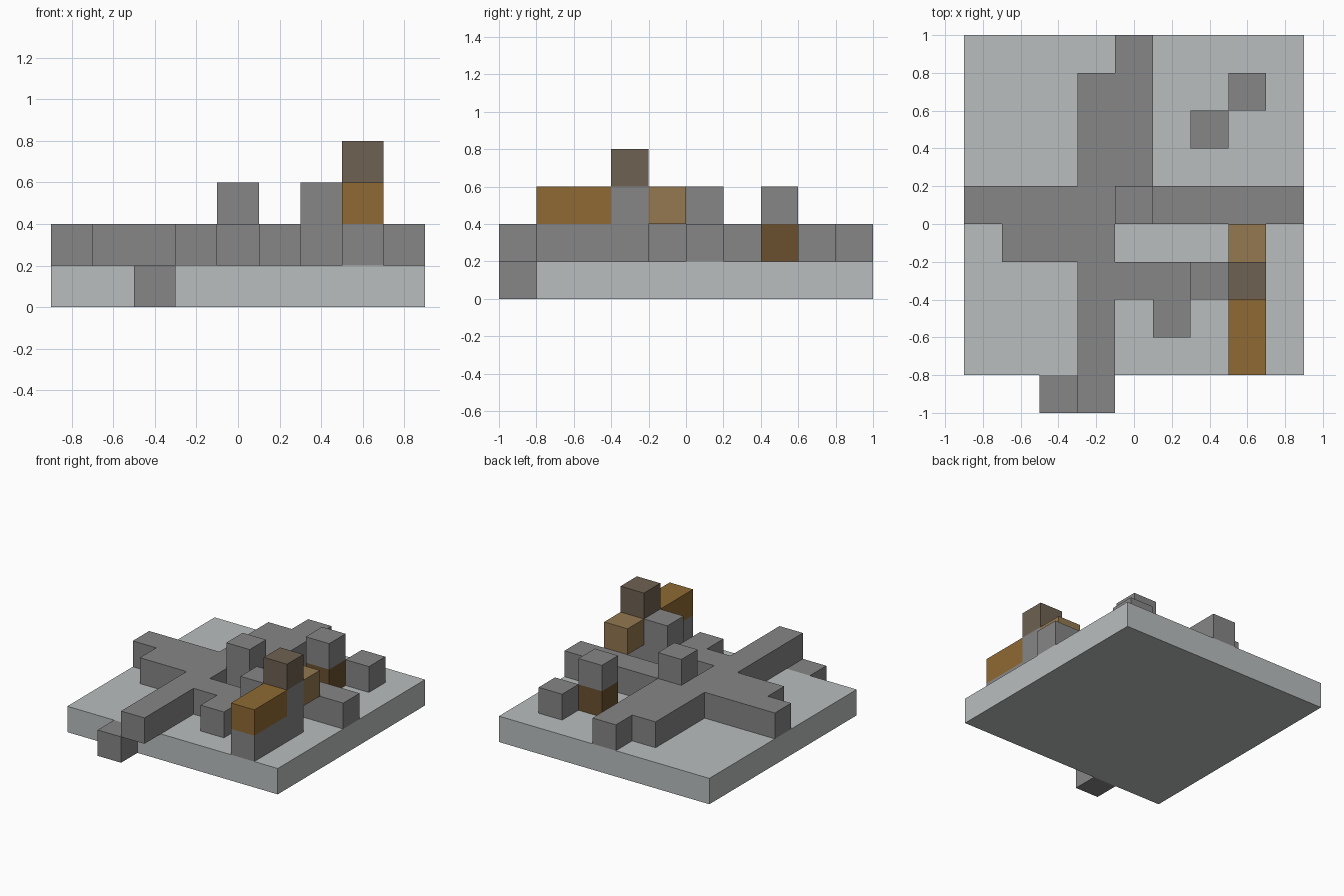
import bpy
import bmesh
from math import radians
from mathutils import Vector

if "Cube" in bpy.data.objects:
    bpy.data.objects.remove(bpy.data.objects["Cube"])

CELL = 0.2
ORIGIN = Vector((-0.9, -1.0, 0.0))
AXES = [Vector(a) for a in ((1, 0, 0), (0, 1, 0), (0, 0, 1))]


def material(name, hex_code):
    def linear(c):
        return c / 12.92 if c <= 0.04045 else ((c + 0.055) / 1.055) ** 2.4
    rgb = [linear(int(hex_code[i:i + 2], 16) / 255) for i in (0, 2, 4)]
    mat = bpy.data.materials.new(name)
    mat.use_nodes = True
    mat.diffuse_color = (*rgb, 1)
    bsdf = mat.node_tree.nodes["Principled BSDF"]
    bsdf.inputs["Base Color"].default_value = (*rgb, 1)
    bsdf.inputs["Roughness"].default_value = 0.9
    return mat


def block_cells(i, j, k):
    """Cells covered by inclusive index ranges along x, y and z."""
    return {(x, y, z)
            for x in range(i[0], i[-1] + 1)
            for y in range(j[0], j[-1] + 1)
            for z in range(k[0], k[-1] + 1)}


def build(name, mat, *blocks):
    """Join blocks into one shell, leaving out the faces inside it."""
    cells = set().union(*(block_cells(*b) for b in blocks))
    bm = bmesh.new()
    corners = {}

    def corner(p):
        key = tuple(round(c) for c in p)
        if key not in corners:
            corners[key] = bm.verts.new(ORIGIN + CELL * Vector(key))
        return corners[key]

    for cell in sorted(cells):
        for a in range(3):
            u, v = AXES[(a + 1) % 3], AXES[(a + 2) % 3]
            for side in (0, 1):
                beside = Vector(cell) + AXES[a] * (2 * side - 1)
                if tuple(round(c) for c in beside) in cells:
                    continue
                p = Vector(cell) + AXES[a] * side
                loop = [p, p + u, p + u + v, p + v]
                bm.faces.new([corner(q) for q in (loop if side else loop[::-1])])
    bmesh.ops.dissolve_limit(bm, angle_limit=radians(1),
                             verts=bm.verts[:], edges=bm.edges[:])
    mesh = bpy.data.meshes.new(name)
    bm.to_mesh(mesh)
    bm.free()
    mesh.materials.append(mat)
    obj = bpy.data.objects.new(name, mesh)
    bpy.context.collection.objects.link(obj)
    return obj


pale = material("pale grey", "BABEBE")
stone = material("stone grey", "868686")
ochre = material("ochre brown", "8F6A33")
tan = material("tan brown", "937850")
taupe = material("taupe", "6E6152")
umber = material("umber", "6A5030")

# Ground slab
build("base_slab", pale, ((0, 8), (1, 9), (0,)))

# Branching raised path
build("raised_path", stone,
      ((0, 8), (5,), (1,)),        # cross arm
      ((4,), (6, 9), (1,)),        # back arm
      ((3,), (6, 8), (1,)),
      ((1, 3), (4,), (1,)),        # right arm
      ((3,), (0, 3), (1,)),        # front arm
      ((4, 7), (3,), (1,)),        # link to the wall
      ((5,), (2,), (1,)),          # short spur
      ((4,), (5,), (2,)),          # centre post
      ((6, 7), (3,), (2,)),        # tower shoulder
      ((7,), (1, 2), (1,)))        # wall footing

# Single stones
build("front_step", stone, ((2,), (0,), (0,)))
build("loose_stone", stone, ((7,), (8,), (1,)))
build("pillar_cap", stone, ((6,), (7,), (2,)))

# Brown parts
build("pillar_foot", umber, ((6,), (7,), (1,)))
build("wall_top", ochre, ((7,), (1, 2), (2,)))
build("tower_top", taupe, ((7,), (3,), (3,)))
build("hanging_block", tan, ((7,), (4,), (2,)))
